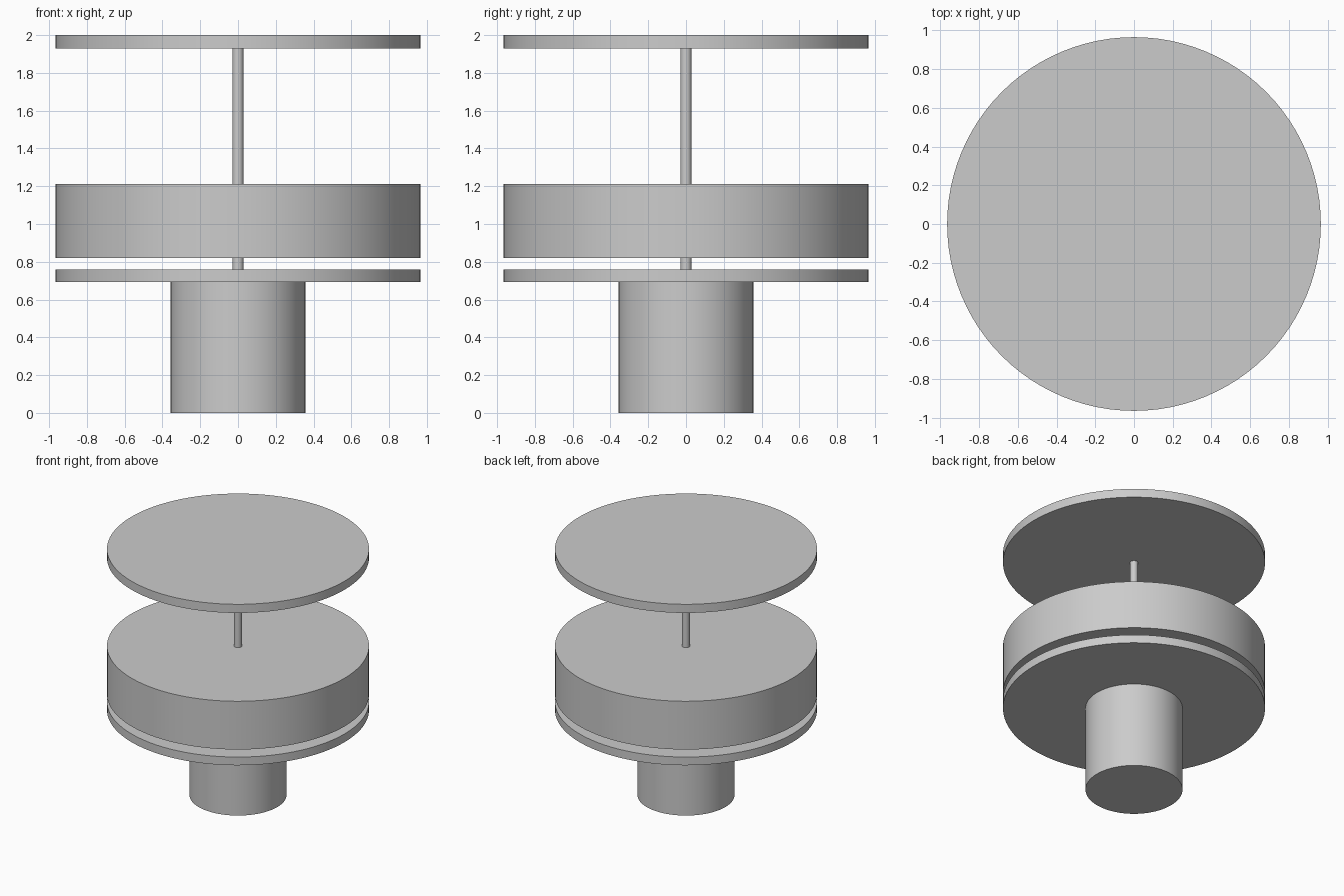
import bpy
import math

cube = bpy.data.objects.get("Cube")
if cube:
    bpy.data.objects.remove(cube, do_unlink=True)

# Single plain grey
grey = bpy.data.materials.new("light_grey")
grey.use_nodes = True
colour = (0.6, 0.6, 0.6, 1)
grey.diffuse_color = colour
grey.node_tree.nodes["Principled BSDF"].inputs["Base Color"].default_value = colour


def cylinder(name, radius, bottom, top, sides=96):
    bpy.ops.mesh.primitive_cylinder_add(
        vertices=sides, radius=radius, depth=top - bottom,
        location=(0, 0, (bottom + top) / 2))
    part = bpy.context.object
    part.name = name
    part.data.materials.append(grey)
    bpy.ops.object.shade_smooth_by_angle(angle=math.radians(30))
    return part


DISC_RADIUS = 0.965

# Base drum and the lower plate it carries
cylinder("base_drum", 0.357, 0, 0.692)
cylinder("lower_plate", DISC_RADIUS, 0.692, 0.759)

# Thick middle disc and thin top plate
cylinder("middle_disc", DISC_RADIUS, 0.82, 1.212)
cylinder("top_plate", DISC_RADIUS, 1.93, 2)

# Spindle joining the plates
cylinder("spindle", 0.029, 0.692, 1.94, sides=32)
